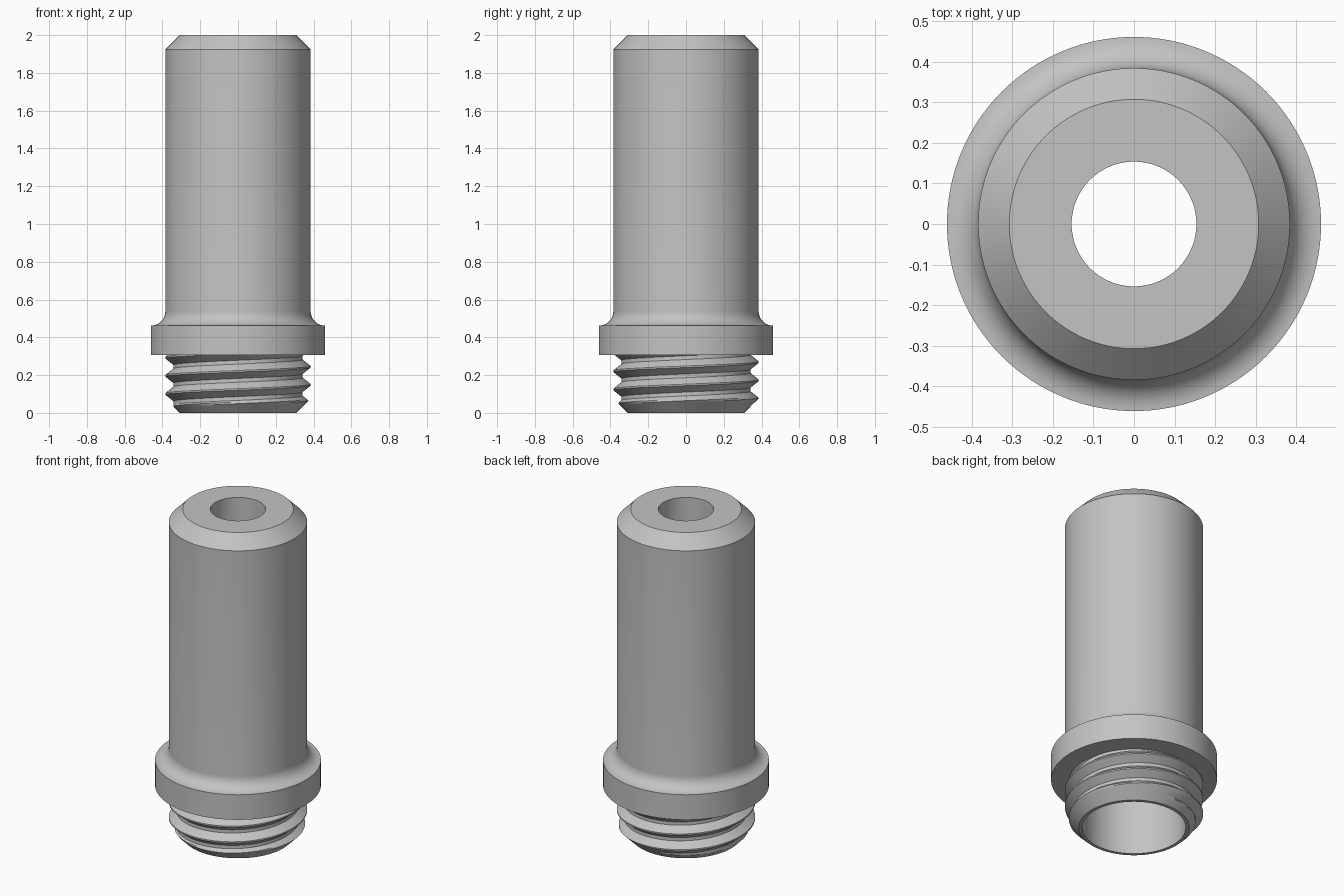
import bpy, bmesh
from math import pi, sin, cos, radians

cube = bpy.data.objects.get("Cube")
if cube:
    bpy.data.objects.remove(cube)

MM = 2 / 26            # design unit: the part is 26 units tall
SEGMENTS = 128
BORE = 3.75 * MM

metal = bpy.data.materials.new("plain grey")
metal.use_nodes = True
grey = (0.55, 0.55, 0.55, 1)
metal.diffuse_color = grey
metal.node_tree.nodes["Principled BSDF"].inputs["Base Color"].default_value = grey


def revolve(name, section):
    """Sweep a section around z; section(turn) gives (radius, height) points."""
    bm = bmesh.new()
    columns = []
    for i in range(SEGMENTS + 1):
        turn = i / SEGMENTS
        a = 2 * pi * turn
        columns.append([bm.verts.new((r * cos(a), r * sin(a), z))
                        for r, z in section(turn)])
    for left, right in zip(columns, columns[1:]):
        for j in range(len(left) - 1):
            bm.faces.new((left[j], right[j], right[j + 1], left[j + 1]))
    bmesh.ops.remove_doubles(bm, verts=bm.verts, dist=1e-5)
    bmesh.ops.dissolve_degenerate(bm, edges=bm.edges, dist=1e-5)
    mesh = bpy.data.meshes.new(name)
    bm.to_mesh(mesh)
    bm.free()
    mesh.materials.append(metal)
    obj = bpy.data.objects.new(name, mesh)
    bpy.context.collection.objects.link(obj)
    bpy.ops.object.select_all(action='DESELECT')
    obj.select_set(True)
    bpy.context.view_layer.objects.active = obj
    bpy.ops.object.shade_smooth_by_angle(angle=radians(28))
    return obj


# Flanged barrel with a fillet above the flange, chamfered top and stepped bore
fillet = [(6 + cos(a), 7 + sin(a))
          for a in (1.5 * pi - k * pi / 20 for k in range(11))]
barrel = ([(4.2, 4), (6, 4)] + fillet +
          [(5, 25), (4, 26), (2, 26), (2, 13), (3.75, 13), (3.75, 0)])
revolve("flanged_barrel", lambda turn: [(r * MM, z * MM) for r, z in barrel])

# Helical thread with a chamfered lower end
PITCH = 1.25 * MM
CREST, ROOT = 5 * MM, 0.342
TOP = 4 * MM
FLAT, EDGE = 0.01, 0.044      # half widths of the groove floor and mouth


def thread_section(turn):
    points = [(BORE, 0)]
    stops = (-EDGE, -FLAT, FLAT, EDGE, PITCH - EDGE)
    for k in range(-1, 5):
        centre = PITCH * (turn + k) + 0.004
        for a, b in zip(stops, stops[1:]):
            for s in range(4):
                d = a + (b - a) * s / 4
                z = min(max(centre + d, 0), TOP)
                off = abs((z - centre + PITCH / 2) % PITCH - PITCH / 2)
                depth = min(max((off - FLAT) / (EDGE - FLAT), 0), 1)
                groove = ROOT + (CREST - ROOT) * depth
                points.append((min(groove, 4 * MM + z), z))
    return points


revolve("threaded_end", thread_section)
